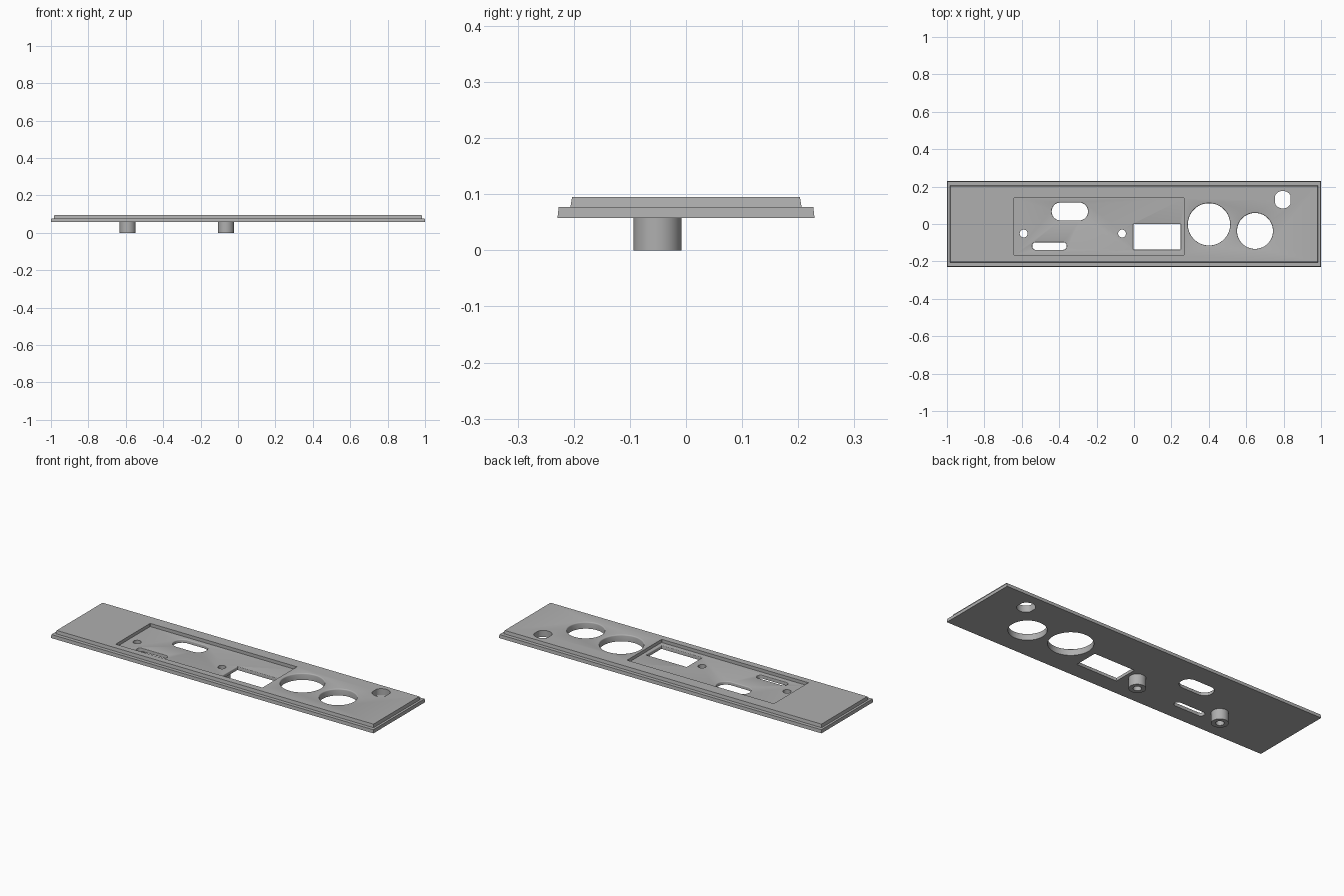
import bpy, bmesh, math

if "Cube" in bpy.data.objects:
    bpy.data.objects.remove(bpy.data.objects["Cube"])

# One plain grey material
grey = bpy.data.materials.new("plain grey")
grey.use_nodes = True
colour = (0.43, 0.43, 0.43, 1)
grey.diffuse_color = colour
grey.node_tree.nodes["Principled BSDF"].inputs["Base Color"].default_value = colour

BASE, STEP, TOP = 0.058, 0.077, 0.095


def outline(cx, cy, w, h, r, steps):
    """Rounded rectangle from half sizes; w = h = r gives a circle."""
    pts = []
    for q, (sx, sy) in enumerate(((1, 1), (-1, 1), (-1, -1), (1, -1))):
        for i in range(steps + 1):
            a = (q + i / steps) * math.pi / 2
            pts.append((cx + sx * (w - r) + r * math.cos(a),
                        cy + sy * (h - r) + r * math.sin(a)))
    return pts


def loft(name, rings):
    """Closed solid through (outline, z) rings listed from bottom to top."""
    bm = bmesh.new()
    loops = [[bm.verts.new((x, y, z)) for x, y in pts] for pts, z in rings]
    n = len(loops[0])
    for low, high in zip(loops, loops[1:]):
        for i in range(n):
            j = (i + 1) % n
            bm.faces.new((low[i], low[j], high[j], high[i]))
    bm.faces.new(loops[0][::-1])
    bm.faces.new(loops[-1])
    bmesh.ops.remove_doubles(bm, verts=bm.verts, dist=1e-5)
    bmesh.ops.recalc_face_normals(bm, faces=bm.faces)
    mesh = bpy.data.meshes.new(name)
    bm.to_mesh(mesh)
    bm.free()
    mesh.materials.append(grey)
    obj = bpy.data.objects.new(name, mesh)
    bpy.context.collection.objects.link(obj)
    return obj


def activate(obj):
    bpy.ops.object.select_all(action='DESELECT')
    obj.select_set(True)
    bpy.context.view_layer.objects.active = obj


def cut(obj, cutter):
    mod = obj.modifiers.new("cut", 'BOOLEAN')
    mod.operation, mod.solver, mod.object = 'DIFFERENCE', 'EXACT', cutter
    activate(obj)
    bpy.ops.object.modifier_apply(modifier=mod.name)
    bpy.data.objects.remove(cutter)


def rectangle(w, h):
    return [(-w, -h), (w, -h), (w, h), (-w, h)]


def hole(cx, cy, w, h, r, surface, fillet=0.0, steps=12):
    """Through-hole cutter whose rim is rounded over at the given surface."""
    rings = [(outline(cx, cy, w, h, r, steps), -0.02)]
    if fillet:
        for i in range(4):
            a = i / 3 * math.pi / 2
            g = fillet * (1 - math.cos(a))
            rings.append((outline(cx, cy, w + g, h + g, r + g, steps),
                          surface - fillet * (1 - math.sin(a))))
    g = fillet
    rings.append((outline(cx, cy, w + g, h + g, r + g, steps), 0.15))
    return loft("hole_cutter", rings)


# Stepped plate with slightly drafted edges
plate = loft("panel_plate", [
    (rectangle(1.0, 0.229), BASE), (rectangle(0.998, 0.227), STEP),
    (rectangle(0.985, 0.206), STEP), (rectangle(0.982, 0.203), TOP)])

# Shallow rectangular recess
pocket = loft("pocket_cutter", [
    (outline(-0.187, -0.014, 0.455, 0.153, 0.001, 1), z) for z in (STEP, 0.15)])
cut(plate, pocket)

# Two large round openings
cut(plate, hole(0.401, -0.002, 0.113, 0.113, 0.113, TOP, 0.006, 16))
cut(plate, hole(0.647, -0.037, 0.096, 0.096, 0.096, TOP, 0.006, 16))

# Small round opening with two flat sides
flat_pts = [(min(max(x, 0.754), 0.838), y)
            for x, y in outline(0.796, 0.13, 0.047, 0.047, 0.047, 8)]
cut(plate, loft("flat_sided_cutter", [(flat_pts, 0), (flat_pts, 0.15)]))

# Slots and window inside the recess
cut(plate, hole(-0.343, 0.067, 0.097, 0.048, 0.047, STEP, 0.005))
cut(plate, hole(-0.452, -0.118, 0.092, 0.02, 0.019, STEP, 0.003))
cut(plate, hole(0.123, -0.069, 0.126, 0.068, 0.001, STEP, 0.004, 2))

# Screw posts underneath, drilled right through
posts = []
for side, x in (("right", -0.59), ("left", -0.064)):
    y, r = -0.051, 0.043
    post = loft(side + "_screw_post",
                [(outline(x, y, r, r, r, 10), z) for z in (0, BASE)])
    for part in (post, plate):
        cut(part, hole(x, y, 0.021, 0.021, 0.021, STEP, 0, 8))
    posts.append(post)

for obj in [plate] + posts:
    activate(obj)
    bpy.ops.object.shade_smooth_by_angle(angle=math.radians(35))
